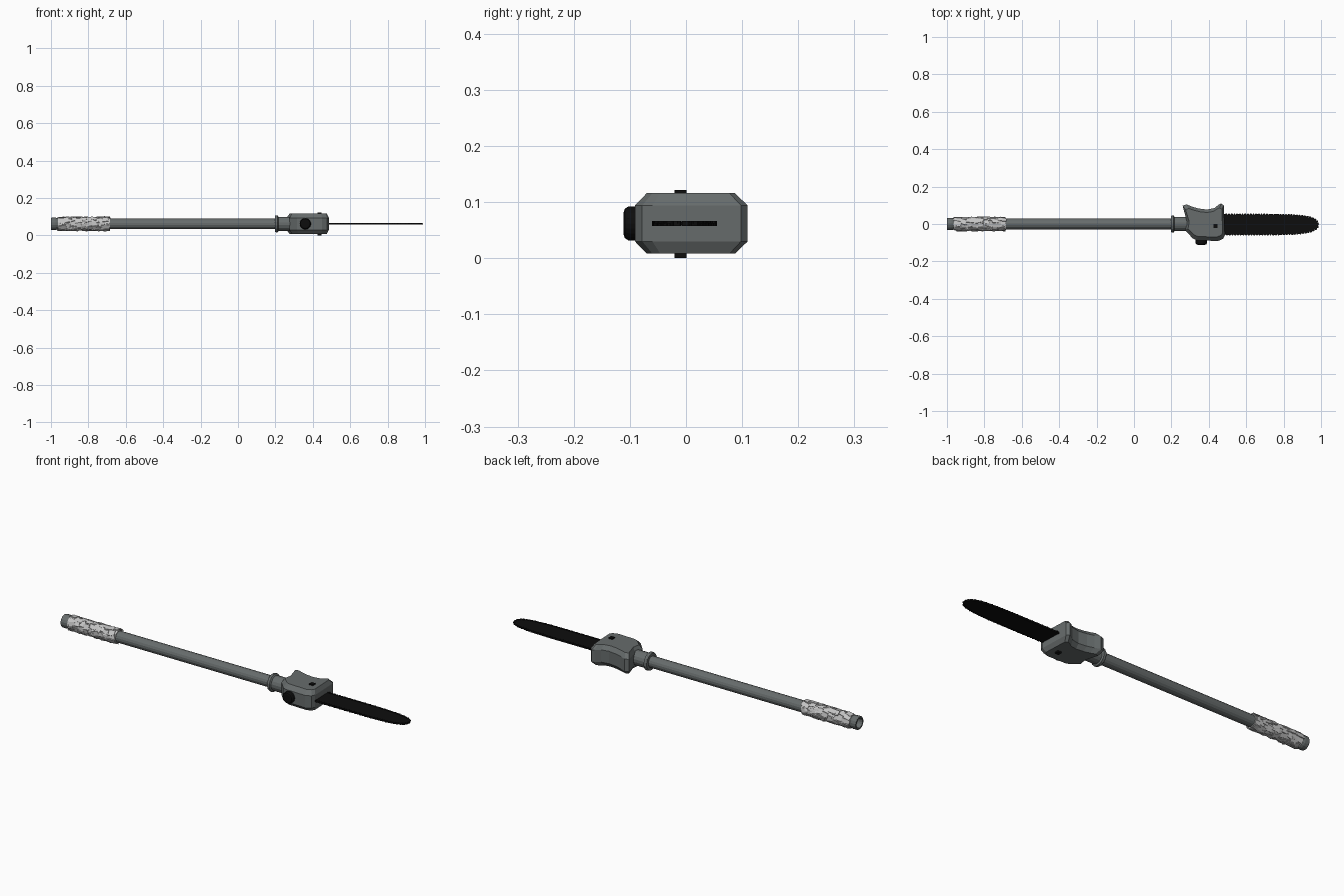
import bpy, bmesh, math, random
from mathutils import Vector, Matrix

if "Cube" in bpy.data.objects:
    bpy.data.objects.remove(bpy.data.objects["Cube"])

random.seed(4)
ZC = 0.062  # height of the tool axis


def mat(name, rgb):
    m = bpy.data.materials.new(name)
    m.diffuse_color = (*rgb, 1)
    m.use_nodes = True
    m.node_tree.nodes["Principled BSDF"].inputs["Base Color"].default_value = m.diffuse_color
    return m


GREY = mat("slate grey", (0.135, 0.15, 0.15))
BLACK = mat("black", (0.004, 0.004, 0.004))
PALE = mat("pale grey", (0.56, 0.56, 0.56))


def finish(name, bm, m):
    bmesh.ops.recalc_face_normals(bm, faces=bm.faces)
    me = bpy.data.meshes.new(name)
    bm.to_mesh(me)
    bm.free()
    me.materials.append(m)
    ob = bpy.data.objects.new(name, me)
    bpy.context.collection.objects.link(ob)
    return ob


def loft(bm, rings):
    """Skin closed rings of points and cap both ends."""
    vs = [[bm.verts.new(p) for p in r] for r in rings]
    n = len(vs[0])
    for a, b in zip(vs, vs[1:]):
        for i in range(n):
            bm.faces.new((a[i], a[(i + 1) % n], b[(i + 1) % n], b[i]))
    bm.faces.new(vs[0])
    bm.faces.new(vs[-1])


def turned(name, profile, m, sides=16):
    """Round part along x from (x, radius) pairs."""
    bm = bmesh.new()
    loft(bm, [[(x, r * math.cos(2 * math.pi * (i + .5) / sides),
                ZC + r * math.sin(2 * math.pi * (i + .5) / sides)) for i in range(sides)]
              for x, r in profile])
    return finish(name, bm, m)


def box(bm, size, matrix):
    bmesh.ops.create_cube(bm, size=1, matrix=matrix @ Matrix.Diagonal((*size, 1)))


# Pole, hollow end cap and collar
turned("pole", [(-0.97, 0.029), (0.22, 0.029)], GREY)
turned("end_cap", [(-0.955, 0.033), (-0.965, 0.031), (-0.975, 0.034), (-0.996, 0.034), (-1.0, 0.032),
                   (-1.0, 0.025), (-0.972, 0.024)], GREY)
turned("collar", [(0.197, 0.030), (0.197, 0.043), (0.202, 0.046), (0.212, 0.046), (0.217, 0.038),
                  (0.30, 0.038)], GREY)

# Grip wrapped in rough overlapping patches
turned("grip_core", [(-0.962, 0.033), (-0.685, 0.033)], PALE)
bm = bmesh.new()
rows, cols = 9, 9
for i in range(rows):
    for j in range(cols):
        a = 2 * math.pi * (j + 0.5 * (i % 2) + random.uniform(-.25, .25)) / cols
        x = -0.94 + 0.233 * i / (rows - 1) + random.uniform(-.006, .006)
        M = (Matrix.Translation((x, 0, ZC)) @ Matrix.Rotation(a, 4, 'X')
             @ Matrix.Translation((0, 0, random.uniform(0.033, 0.0355)))
             @ Matrix.Rotation(random.uniform(-.35, .35), 4, 'Z')
             @ Matrix.Rotation(random.uniform(-.06, .06), 4, 'Y'))
        box(bm, (random.uniform(.03, .046), random.uniform(.02, .028), .004), M)
finish("grip_patches", bm, PALE)

# Motor head: outline seen from above, bevelled top and bottom
outline = [(0.26, 0.098), (0.28, 0.105), (0.31, 0.093), (0.345, 0.083), (0.39, 0.077), (0.43, 0.085),
           (0.455, 0.105), (0.467, 0.11), (0.48, 0.098), (0.486, -0.06), (0.477, -0.078),
           (0.45, -0.091), (0.335, -0.087), (0.315, -0.078), (0.275, -0.035), (0.282, 0.015)]
rings = []
for z, sx, sy in ((0.008, .88, .78), (0.03, 1, 1), (0.094, 1, 1), (0.116, .88, .78)):
    rings.append([(0.39 + (x - 0.39) * sx, 0.005 + (y - 0.005) * sy, z) for x, y in outline])
bm = bmesh.new()
loft(bm, rings)
finish("motor_head", bm, GREY)

# Side knob with rounded rim
bm = bmesh.new()
loft(bm, [[(0.36 + r * math.cos(2 * math.pi * i / 20), y, ZC + r * math.sin(2 * math.pi * i / 20))
           for i in range(20)] for y, r in ((-0.07, .03), (-0.103, .03), (-0.109, .026), (-0.111, .02))])
finish("side_knob", bm, BLACK)

# Bolt running through the head
bm = bmesh.new()
box(bm, (0.021, 0.021, 0.122), Matrix.Translation((0.435, -0.01, 0.061)))
finish("through_bolt", bm, BLACK)

# Guide bar: long tapering plate with a rounded tip
YB = -0.003
half = []
for k in range(41):
    t = 1 - (1 - k / 40) ** 3
    half.append(Vector((0.45 + 0.533 * t, 0.052 * (1 - t ** 7) ** 0.4, 0)))
edge = half + [Vector((p.x, -p.y, 0)) for p in reversed(half[:-1])]
bm = bmesh.new()
loft(bm, [[(p.x, p.y + YB, ZC + dz) for p in edge] for dz in (-.003, .003)])
finish("guide_bar", bm, BLACK)

# Saw chain: small links and cutters at even steps round the bar
bm = bmesh.new()
step, travelled, n = 0.0145, 0.0, 0
for p, q in zip(edge, edge[1:]):
    d = q - p
    while travelled <= d.length:
        c = p + d.normalized() * travelled
        M = (Matrix.Translation((c.x, c.y + YB, ZC))
             @ Matrix.Rotation(math.atan2(d.y, d.x), 4, 'Z'))
        box(bm, (0.0125, 0.008, 0.009), M)
        box(bm, (0.006, 0.005, 0.005),
            M @ Matrix.Translation((0, 0.0035, 0.002 if n % 2 else -0.002)))
        travelled += step
        n += 1
    travelled -= d.length
finish("saw_chain", bm, BLACK)
